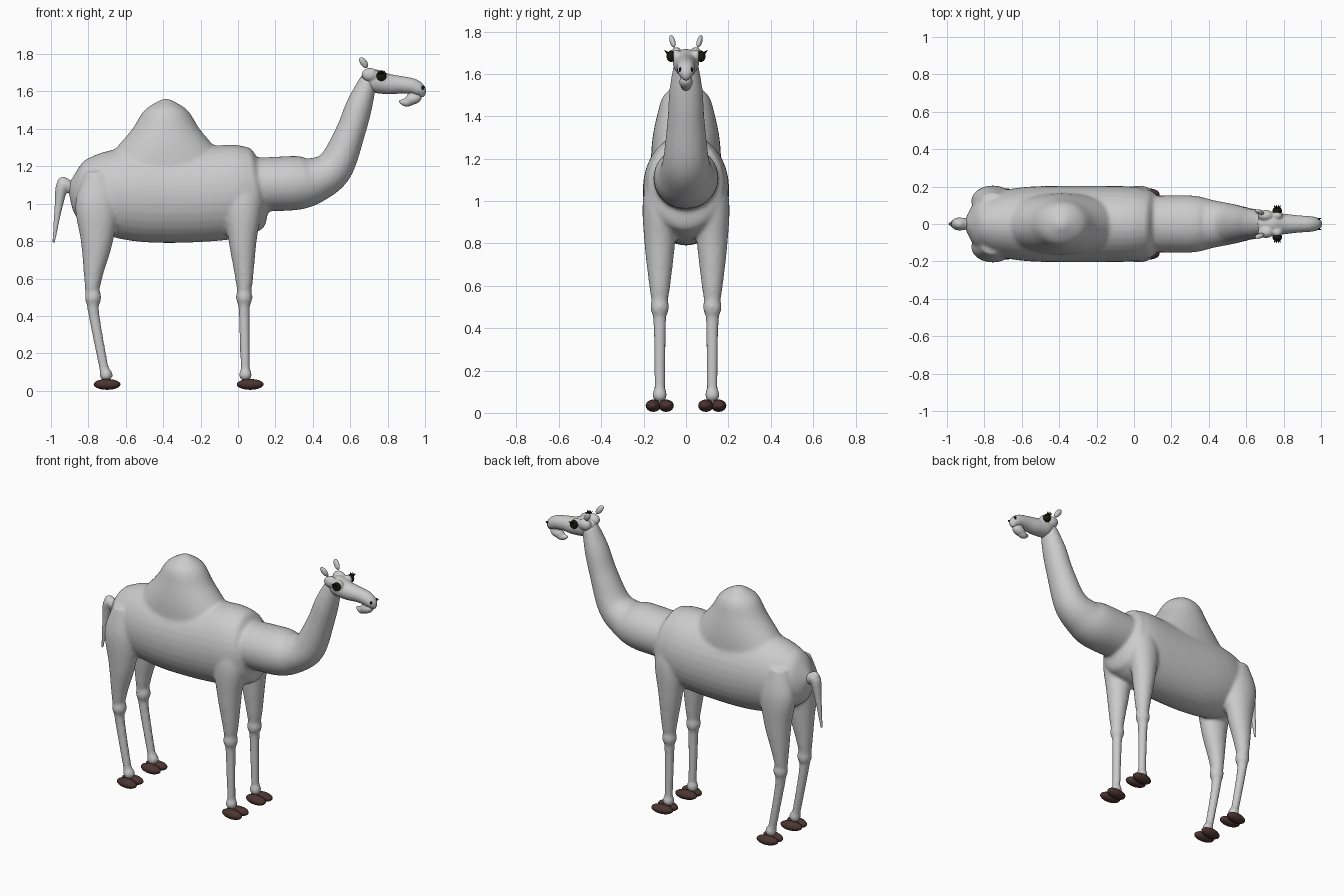
import bpy, bmesh, math
from mathutils import Vector, Matrix, Euler

cube = bpy.data.objects.get("Cube")
if cube:
    bpy.data.objects.remove(cube, do_unlink=True)


def material(name, red, green, blue):
    mat = bpy.data.materials.new(name)
    mat.use_nodes = True
    mat.diffuse_color = (red, green, blue, 1)
    shader = mat.node_tree.nodes["Principled BSDF"]
    shader.inputs["Base Color"].default_value = mat.diffuse_color
    return mat


hide_grey = material("pale grey hide", .6, .6, .6)
hoof_brown = material("dark brown hoof", .07, .035, .03)
eye_black = material("black", .01, .01, .006)


def spline(points, steps=6):
    """Smooth samples through a row of equally long points."""
    row = [Vector(p) for p in points]
    row = [row[0]] + row + [row[-1]]
    samples = []
    for before, start, end, after in zip(row, row[1:], row[2:], row[3:]):
        leave, arrive = (end - before) / 2, (after - start) / 2
        for step in range(steps):
            t = step / steps
            ease = t * t * (3 - 2 * t)
            samples.append(start.lerp(end, ease) + leave * t * (1 - t) ** 2
                           - arrive * t * t * (1 - t))
    return samples + [row[-1]]


def loft(bm, stations, y=0, sides=32):
    """Skin ellipses along a path; station = x, z, radius, half width."""
    samples = spline(stations)
    rings, last = [], len(samples) - 1
    for i, (x, z, radius, width) in enumerate(samples):
        ahead = samples[min(i + 1, last)] - samples[max(i - 1, 0)]
        normal = Vector((-ahead[1], 0, ahead[0])).normalized()
        ring = []
        for k in range(sides):
            angle = math.tau * k / sides
            across = Vector((x, y + width * math.sin(angle), z))
            ring.append(bm.verts.new(across + normal * radius * math.cos(angle)))
        rings.append(ring)
    faces = [bm.faces.new(rings[0]), bm.faces.new(rings[-1])]
    for ring, following in zip(rings, rings[1:]):
        for k in range(sides):
            faces.append(bm.faces.new((ring[k - 1], ring[k], following[k], following[k - 1])))
    bmesh.ops.recalc_face_normals(bm, faces=faces)


def tube(bm, stations, widen=0):
    """Loft with near-round sections; station = x, z, radius."""
    loft(bm, [(x, z, radius, radius + widen) for x, z, radius in stations])


def ball(bm, centre, radii, tilt=(0, 0, 0)):
    turn = Euler([math.radians(angle) for angle in tilt])
    place = Matrix.LocRotScale(Vector(centre), turn, Vector(radii))
    bmesh.ops.create_uvsphere(bm, u_segments=24, v_segments=14, radius=1, matrix=place)


def finish(bm, name, mat, voxel=None, rounds=4):
    """Make the object; with a voxel size, fuse its volumes into one soft skin."""
    for face in bm.faces:
        face.smooth = True
    mesh = bpy.data.meshes.new(name)
    bm.to_mesh(mesh)
    bm.free()
    mesh.materials.append(mat)
    part = bpy.data.objects.new(name, mesh)
    bpy.context.collection.objects.link(part)
    if voxel:
        fuse = part.modifiers.new("fuse", 'REMESH')
        fuse.mode = 'VOXEL'
        fuse.voxel_size = voxel
        fuse.use_smooth_shade = True
        soften = part.modifiers.new("soften", 'SMOOTH')
        soften.factor = .5
        soften.iterations = rounds


def torso_station(u):
    """Barrel section from rump (-1) to chest (1), blunter at the chest."""
    fullness = math.sqrt(1 - abs(u) ** (8 if u > 0 else 3)) + .02
    return (.54 * u - .37, 1.045 + .05 * u * u, .25 * fullness, .2 * fullness)


def add_leg(bm, y, hip, knee, ankle, bulk):
    loft(bm, [(hip, 1.17, .05 * bulk, .04), (hip, 1, .1 * bulk, .08),
              (hip, .8, .075 * bulk, .072), (knee, .6, .048, .05),
              (knee, .44, .031, .031), (ankle, .06, .025, .025)], y)
    ball(bm, (knee, y, .5), (.045, .045, .055))
    ball(bm, (ankle, y, .085), (.036, .036, .036))


leg_spread = .124
legs = {"front": (.025, .033, .04, 1), "hind": (-.755, -.775, -.705, 1.15)}

# Body: torso, hump, neck and legs fused together
body = bmesh.new()
count = 20
loft(body, [torso_station(2 * i / count - 1) for i in range(count + 1)])
hump = [(1.1, .38), (1.2, .35), (1.3, .265), (1.4, .18), (1.5, .115), (1.56, .02)]
loft(body, [(-.385, z, length, .17 * math.tanh(length / .16)) for z, length in hump])
tube(body, [(0, 1.1, .14), (.3, 1.11, .145), (.42, 1.13, .12), (.52, 1.2, .1),
            (.6, 1.38, .08), (.65, 1.53, .07), (.7, 1.67, .045)], widen=.008)
for side in (1, -1):
    for shape in legs.values():
        add_leg(body, side * leg_spread, *shape)
finish(body, "body", hide_grey, voxel=.011, rounds=8)

# Head: skull and muzzle with cheek and brow bulges
head = bmesh.new()
tube(head, [(.66, 1.68, .02), (.72, 1.66, .06), (.8, 1.64, .055), (.88, 1.635, .046),
            (.94, 1.625, .042), (.975, 1.6, .034), (.985, 1.57, .012)])
for side in (1, -1):
    ball(head, (.705, side * .045, 1.69), (.044, .03, .036))
    ball(head, (.765, side * .045, 1.685), (.03, .025, .03))
finish(head, "head", hide_grey, voxel=.006)

# Drooping lower lip
lip = bmesh.new()
tube(lip, [(.92, 1.6, .02), (.94, 1.57, .028), (.9, 1.542, .024), (.86, 1.55, .006)])
ball(lip, (.935, 0, 1.56), (.048, .032, .03), (0, -15, 0))
finish(lip, "lower_lip", hide_grey, voxel=.005)

# Tail
tail = bmesh.new()
tube(tail, [(-.88, 1.07, .026), (-.935, 1.1, .035), (-.96, .98, .021), (-.986, .79, .007)])
ball(tail, (-.934, 0, 1.11), (.034, .028, .034))
finish(tail, "tail", hide_grey, voxel=.006)

for side, label in ((1, "left"), (-1, "right")):
    # Ear
    ear = bmesh.new()
    ball(ear, (.672, side * .064, 1.754), (.018, .013, .034), (-side * 14, -35, 0))
    finish(ear, label + "_ear", hide_grey)

    # Eye with a fan of lashes
    eye = bmesh.new()
    socket = Vector((.766, side * .07, 1.683))
    ball(eye, socket, (.026, .022, .027))
    for lean in (-35, -10, 15, 40):
        aim = Vector((math.sin(math.radians(lean)), side, .9)).normalized()
        turn = aim.to_track_quat('Z', 'Y')
        place = Matrix.LocRotScale(socket + aim * .028, turn, None)
        bmesh.ops.create_cone(eye, cap_ends=True, segments=8, radius1=.009, radius2=.001,
                              depth=.03, matrix=place)
    finish(eye, label + "_eye", eye_black)

    # Nostril with a small flared rim
    nostril = bmesh.new()
    ball(nostril, (.981, side * .024, 1.612), (.009, .008, .02), (0, 30, side * 25))
    ball(nostril, (.992, side * .029, 1.622), (.008, .004, .006), (0, -40, 0))
    finish(nostril, label + "_nostril", eye_black)

    # Two-toed feet, set a little ahead of each ankle
    for place, ahead in (("front", .025), ("hind", .005)):
        foot = bmesh.new()
        ankle = legs[place][2]
        for toe in (1, -1):
            ball(foot, (ankle + ahead, side * leg_spread + toe * .03, .034),
                 (.072, .036, .029), (0, 0, toe * 5))
        finish(foot, f"{label}_{place}_foot", hoof_brown)
